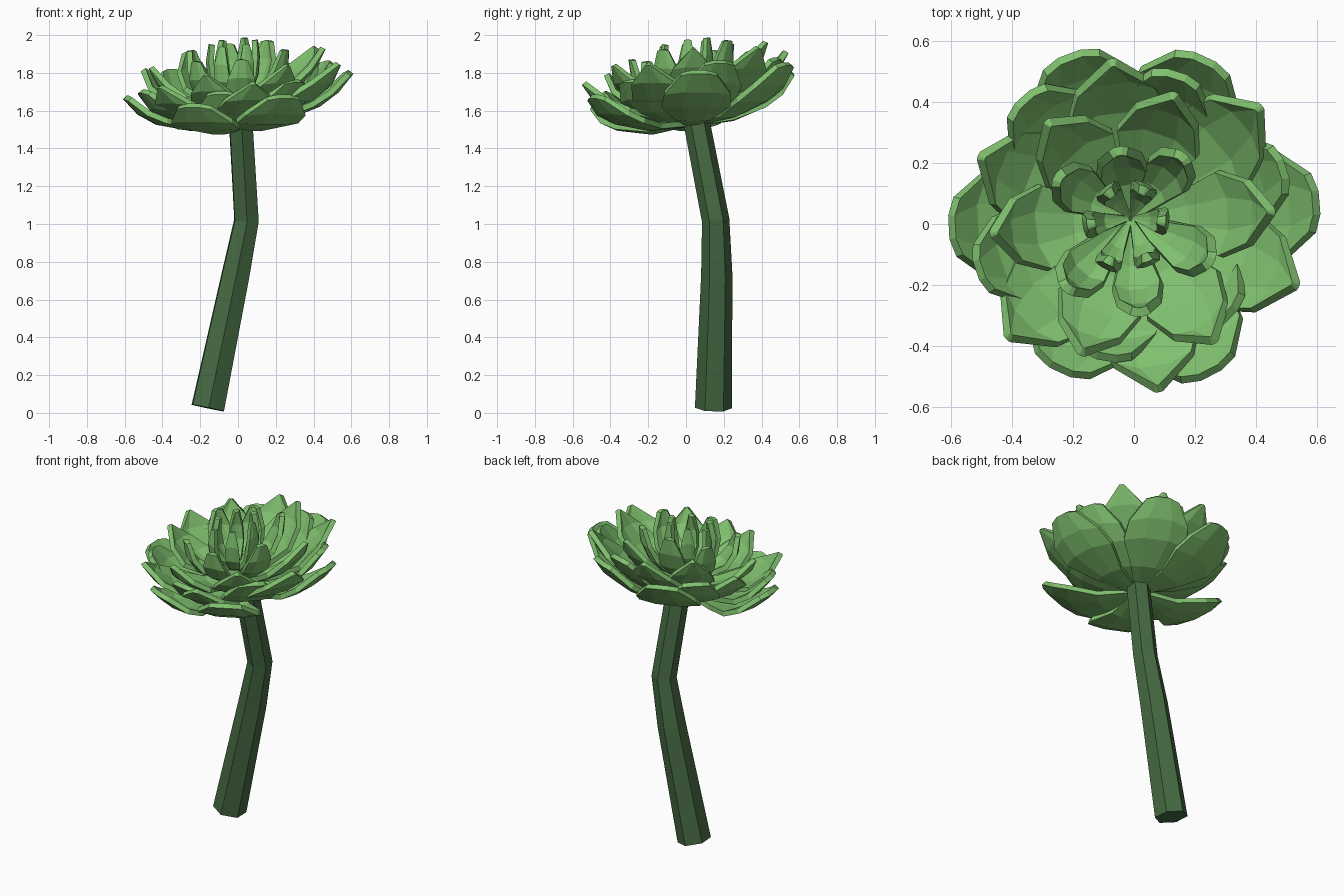
import bpy, bmesh, math
from mathutils import Vector

if "Cube" in bpy.data.objects:
    bpy.data.objects.remove(bpy.data.objects["Cube"])


def material(name, rgb):
    m = bpy.data.materials.new(name)
    m.diffuse_color = (*rgb, 1)
    m.use_nodes = True
    m.node_tree.nodes["Principled BSDF"].inputs["Base Color"].default_value = m.diffuse_color
    return m


PETAL = material("leaf green", (0.215, 0.53, 0.158))
STEM = material("dark stem green", (0.06, 0.142, 0.054))


def finish(bm, name, mat):
    bmesh.ops.recalc_face_normals(bm, faces=bm.faces)
    me = bpy.data.meshes.new(name)
    bm.to_mesh(me)
    bm.free()
    me.materials.append(mat)
    ob = bpy.data.objects.new(name, me)
    bpy.context.collection.objects.link(ob)
    return ob


# Bent six-sided stem: centre and radius of each ring
RINGS = [(-0.16, 0.145, 0.026, 0.098), (-0.013, 0.163, 0.73, 0.083),
         (0.045, 0.157, 1.02, 0.073), (0.015, 0.058, 1.53, 0.07),
         (0.0, 0.03, 1.62, 0.06)]
bm = bmesh.new()
centres = [Vector(r[:3]) for r in RINGS]
loops = []
for i, (c, r) in enumerate(zip(centres, RINGS)):
    axis = (centres[min(i + 1, len(RINGS) - 1)] - centres[max(i - 1, 0)]).normalized()
    u = Vector((0, 1, 0)).cross(axis).normalized()
    v = axis.cross(u)
    angles = [math.radians(60 * k + 33) for k in range(6)]
    loops.append([bm.verts.new(c + r[3] * (u * math.cos(a) + v * math.sin(a))) for a in angles])
for a, b in zip(loops, loops[1:]):
    for k in range(6):
        bm.faces.new((a[k], a[(k + 1) % 6], b[(k + 1) % 6], b[k]))
bm.faces.new(loops[0][::-1])
bm.faces.new(loops[-1])
finish(bm, "stem", STEM)

# Petal outlines: position along the petal, relative half width
BLUNT = [(0, 0.1), (0.3, 0.5), (0.6, 0.95), (0.8, 0.92), (1, 0.5)]
POINTED = [(0, 0.12), (0.3, 0.6), (0.58, 1.0), (0.82, 0.74), (1, 0.06)]
CURLED = [(0, 0.2), (0.3, 0.7), (0.55, 1.0), (0.8, 0.85), (1, 0.35)]


def lean(x, y):
    """Height change from the tilt of the flower head."""
    return 0.1 * x + 0.17 * y


def add_petal(bm, tip, base_z, bend_z, bend_out, tip_z, half, outline, cup):
    """Cupped sheet along a curve from the flower centre to the tip."""
    centre = Vector((-0.01, 0.02, 0))
    flat = Vector((*tip, 0)) - centre
    out = flat.normalized()
    side = Vector((-out.y, out.x, 0))
    bend = centre + flat * bend_out
    p0 = centre + out * 0.015 + Vector((0, 0, base_z))
    p1 = bend + Vector((0, 0, bend_z + lean(bend.x, bend.y)))
    p2 = Vector((*tip, tip_z + lean(*tip)))
    rows = []
    for t, w in outline:
        p = p0 * (1 - t) ** 2 + p1 * 2 * t * (1 - t) + p2 * t * t
        tan = ((p1 - p0) * (1 - t) + (p2 - p1) * t).normalized()
        up = side.cross(tan) * -1
        if up.dot(Vector((0, 0, 1)) - out) < 0:
            up = -up
        h = half * w
        rows.append([bm.verts.new(p + side * h * s + up * cup * h * s * s - tan * 0.25 * h * s * s)
                     for s in (-1, -0.4, 0.4, 1)])
    for a, b in zip(rows, rows[1:]):
        for k in range(3):
            bm.faces.new((a[k], a[k + 1], b[k + 1], b[k]))


# name, base z, bend z, bend reach, tip z, half width, outline, cup, thickness, tips
LAYERS = [
    ("outer_petals", 1.53, 1.485, 0.74, 1.735, 0.19, BLUNT, 0.14, 0.03,
     [(-0.60, -0.01), (-0.21, 0.55), (0.23, 0.54), (0.60, 0.07), (0.25, -0.49), (-0.24, -0.48)]),
    ("second_petals", 1.55, 1.52, 0.74, 1.78, 0.16, BLUNT, 0.15, 0.03,
     [(-0.36, 0.41), (0.14, 0.49), (0.49, 0.18), (0.31, -0.30), (-0.09, -0.44), (-0.51, -0.15)]),
    ("third_petals", 1.57, 1.56, 0.75, 1.83, 0.175, POINTED, 0.16, 0.03,
     [(-0.50, 0.22), (-0.07, 0.53), (0.41, 0.38), (0.53, -0.20), (0.08, -0.54), (-0.41, -0.37)]),
    ("fourth_petals", 1.60, 1.61, 0.78, 1.88, 0.14, POINTED, 0.2, 0.03,
     [(-0.28, 0.33), (0.13, 0.42), (0.45, 0.04), (0.26, -0.38), (-0.17, -0.42), (-0.46, -0.03)]),
    ("inner_petals", 1.63, 1.66, 1.0, 1.92, 0.08, CURLED, 0.3, 0.03,
     [(-0.05, 0.24), (0.16, 0.22), (-0.25, 0.15), (0.02, -0.29), (0.25, -0.12), (-0.22, -0.21)]),
    ("bud_petals", 1.66, 1.73, 1.45, 1.965, 0.042, CURLED, 0.2, 0.03,
     [(-0.08, 0.10), (0.03, 0.11), (0.09, 0.01), (0.04, -0.11), (-0.08, -0.12), (-0.14, 0.0)]),
]
for name, base_z, bend_z, reach, tip_z, half, outline, cup, thick, tips in LAYERS:
    bm = bmesh.new()
    for tip in tips:
        add_petal(bm, tip, base_z, bend_z, reach, tip_z, half, outline, cup)
    ob = finish(bm, name, PETAL)
    mod = ob.modifiers.new("thickness", 'SOLIDIFY')
    mod.thickness = thick
    mod.offset = 0
